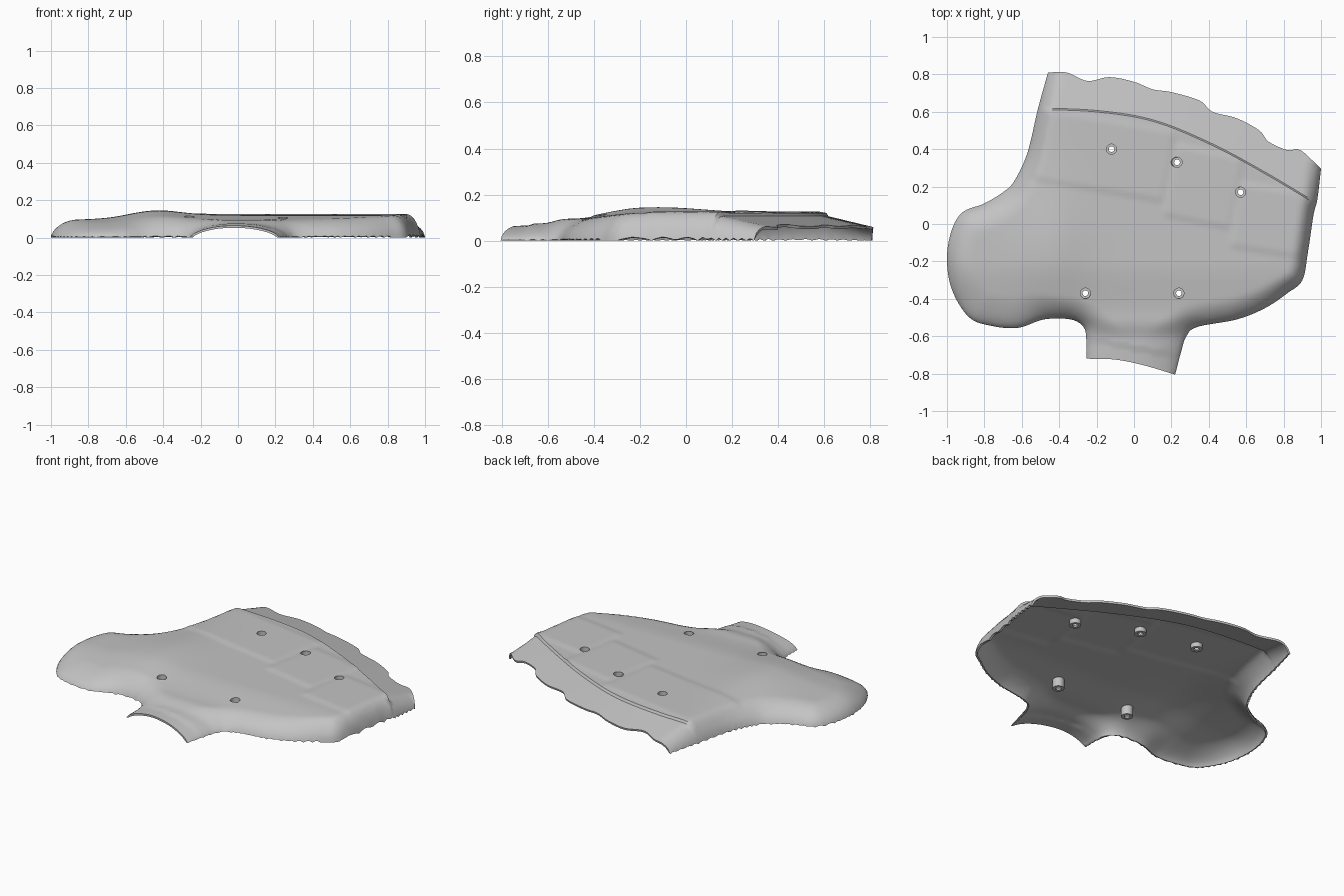
import bpy, bmesh, math
from mathutils import Vector, kdtree
from mathutils.geometry import delaunay_2d_cdt

if "Cube" in bpy.data.objects:
    bpy.data.objects.remove(bpy.data.objects["Cube"])

grey = bpy.data.materials.new("light grey plastic")
grey.use_nodes = True
colour = (0.55, 0.55, 0.55, 1)
grey.diffuse_color = colour
grey.node_tree.nodes["Principled BSDF"].inputs["Base Color"].default_value = colour

# Outline profiles: two rims resting on the ground, two open ends
left_rim = [(-.46, .81), (-.515, .61), (-.57, .38), (-.64, .23), (-.7, .17), (-.8, .11),
            (-.92, .06), (-.98, -.05), (-1, -.2), (-.97, -.36), (-.88, -.5), (-.76, -.545),
            (-.62, -.555), (-.48, -.51), (-.34, -.51), (-.27, -.55), (-.255, -.62), (-.255, -.72)]
neck_end = [(-.255, -.72), (-.1, -.725), (.05, -.755), (.22, -.805)]
right_rim = [(.22, -.805), (.25, -.69), (.28, -.6), (.34, -.55), (.55, -.51), (.7, -.45),
             (.82, -.37), (.9, -.3), (.93, -.15), (.96, .05), (.98, .13), (1, .295)]
wavy_end = [(1, .295), (.89, .395), (.82, .395), (.72, .44), (.67, .5), (.55, .565),
            (.42, .6), (.35, .66), (.2, .705), (.1, .72), (0, .76), (-.13, .785),
            (-.25, .765), (-.36, .81), (-.46, .81)]
seam_points = [(-.55, .615), (-.2, .6), (.1, .55), (.4, .43), (.7, .27), (1.05, .06)]
holes = [(-.12, .4), (.23, .33), (.57, .17), (-.26, -.37), (.24, -.37)]


def smooth_path(points, step):
    """Rounded path through the points, sampled about every step."""
    p = [Vector(q) for q in points]
    p = [2 * p[0] - p[1]] + p + [2 * p[-1] - p[-2]]
    out = []
    for a, b, c, d in zip(p, p[1:], p[2:], p[3:]):
        n = max(1, round((c - b).length / step))
        for i in range(n):
            t = i / n
            out.append(b + (c - a) * t / 2 + (2 * a - 5 * b + 4 * c - d) * t * t / 2
                       + (3 * b - a - 3 * c + d) * t ** 3 / 2)
    return out + [p[-2]]


def ease(a, b, v):
    t = min(1, max(0, (v - a) / (b - a)))
    return t * t * (3 - 2 * t)


def make_tree(points):
    tree = kdtree.KDTree(len(points))
    for i, p in enumerate(points):
        tree.insert((p.x, p.y, 0), i)
    tree.balance()
    return tree


rim_tree = make_tree(smooth_path(left_rim, .003) + smooth_path(right_rim, .003))
seam_path = smooth_path(seam_points, .003)
seam_tree = make_tree(seam_path)


def near(tree, p):
    return tree.find((p.x, p.y, 0))


def behind_seam(p):
    """Signed distance past the back seam."""
    co, _, d = near(seam_tree, p)
    return d if p.y > co.y else -d


def pad(p, x, y, half_x, half_y, angle):
    """Soft rectangular pad mask."""
    u = (p.x - x) * math.cos(angle) + (p.y - y) * math.sin(angle)
    v = (p.y - y) * math.cos(angle) - (p.x - x) * math.sin(angle)
    return (1 - ease(half_x - .02, half_x + .02, abs(u))) * (1 - ease(half_y - .02, half_y + .02, abs(v)))


def height(p):
    x, y = p
    d = near(rim_tree, p)[2]
    neck = ease(-.47, -.62, y) * ease(-.4, -.27, x) * ease(.42, .3, x)
    lobe = ease(-.35, -.7, x)
    front = ease(-.2, -.5, y)
    # crown: flat plateau, shoulder bulge, lower lobe and neck
    top = .12 + .03 * math.exp(-((x + .48) / .22) ** 2 - ((y + .12) / .3) ** 2)
    top -= .025 * lobe + .025 * front * (1 - neck)
    top += (.076 - .008 * ease(-.6, -.8, y) - top) * neck
    top += .006 * max(pad(p, -.16, .37, .35, .19, -.17), pad(p, .37, .2, .18, .19, -.2),
                      pad(p, .74, .02, .2, .17, -.15))
    # neck and back steps
    top -= .006 * ease(-.66, -.668, y + .19 * x) * neck
    s = behind_seam(p)
    if s > 0:
        top += (.108 - .24 * s - top) * ease(0, .006, s)
    width = .085 + .06 * lobe + .05 * front + .1 * neck
    t = min(1, d / width)
    return top * (1 - (1 - t) ** 2) ** .6


# Shell plan: outline, rings beside the rim, seam lines and an inner grid
outline = []
for part in (left_rim, neck_end, right_rim, wavy_end):
    outline += smooth_path(part, .016)[:-1]
count = len(outline)
plan = list(outline)
edges = [(i, (i + 1) % count) for i in range(count)]
outline_tree = make_tree([a.lerp(outline[(i + 1) % count], k / 4)
                          for i, a in enumerate(outline) for k in range(4)])


def inside(p):
    hit = False
    for a, b in zip(outline, outline[1:] + outline[:1]):
        if (a.y > p.y) != (b.y > p.y) and p.x < a.x + (p.y - a.y) * (b.x - a.x) / (b.y - a.y):
            hit = not hit
    return hit


for gap in (.004, .012, .024):
    for i, p in enumerate(outline):
        along = (outline[(i + 1) % count] - outline[i - 1]).normalized()
        q = p + Vector((-along.y, along.x)) * gap
        if near(outline_tree, q)[2] > gap * .8 and inside(q):
            plan.append(q)
for i in range(2, len(seam_path) - 2, 4):
    along = (seam_path[i + 1] - seam_path[i - 1]).normalized()
    for gap in (-.001, .007):
        q = seam_path[i] + Vector((-along.y, along.x)) * gap
        if near(outline_tree, q)[2] > .006 and inside(q):
            plan.append(q)
grid = .02
for i in range(-50, 51):
    for j in range(-41, 42):
        q = Vector((i * grid, j * grid))
        if near(outline_tree, q)[2] > .033 and abs(behind_seam(q)) > .014 and inside(q):
            plan.append(q)

verts, _, faces, _, _, _ = delaunay_2d_cdt(plan, edges, [], 1, 1e-5)
mesh = bpy.data.meshes.new("shell")
mesh.from_pydata([(v.x, v.y, height(v)) for v in verts], [], faces)
mesh.materials.append(grey)
shell = bpy.data.objects.new("shell", mesh)
bpy.context.collection.objects.link(shell)
bm = bmesh.new()
bm.from_mesh(mesh)
for f in bm.faces:
    if f.normal.z < 0:
        f.normal_flip()
bm.to_mesh(mesh)
bm.free()


def apply(obj, kind, **settings):
    mod = obj.modifiers.new(kind, kind)
    for key, value in settings.items():
        setattr(mod, key, value)
    bpy.context.view_layer.objects.active = obj
    bpy.ops.object.modifier_apply(modifier=mod.name)


def finish(obj, angle):
    bpy.ops.object.select_all(action="DESELECT")
    obj.select_set(True)
    bpy.context.view_layer.objects.active = obj
    bpy.ops.object.shade_smooth_by_angle(angle=math.radians(angle))


apply(shell, "SOLIDIFY", thickness=.012, offset=-1)
for v in shell.data.vertices:
    v.co.z = max(0, v.co.z)

# Screw holes cut through the shell, each with a hollow boss below
for n, (x, y) in enumerate(holes):
    z = height(Vector((x, y)))
    bpy.ops.mesh.primitive_cylinder_add(vertices=32, radius=.027, depth=.2, location=(x, y, z))
    cutter = bpy.context.object
    apply(shell, "BOOLEAN", operation="DIFFERENCE", object=cutter, solver="EXACT")
    bpy.data.objects.remove(cutter)
    low = z - (.065 if y < 0 else .04)
    profile = [(.033, z - .006), (.033, low), (.015, low), (.015, low + .01),
               (.027, low + .01), (.027, z - .001)]
    bm = bmesh.new()
    loop = [bm.verts.new((r, 0, h)) for r, h in profile]
    ring = [bm.edges.new((a, b)) for a, b in zip(loop, loop[1:] + loop[:1])]
    bmesh.ops.spin(bm, geom=loop + ring, cent=(0, 0, 0), axis=(0, 0, 1), angle=math.tau, steps=32)
    bmesh.ops.remove_doubles(bm, verts=bm.verts, dist=1e-5)
    bmesh.ops.recalc_face_normals(bm, faces=bm.faces)
    me = bpy.data.meshes.new("screw_boss")
    bm.to_mesh(me)
    bm.free()
    me.materials.append(grey)
    boss = bpy.data.objects.new(f"screw_boss_{n + 1}", me)
    boss.location = (x, y, 0)
    bpy.context.collection.objects.link(boss)
    finish(boss, 35)
finish(shell, 40)
